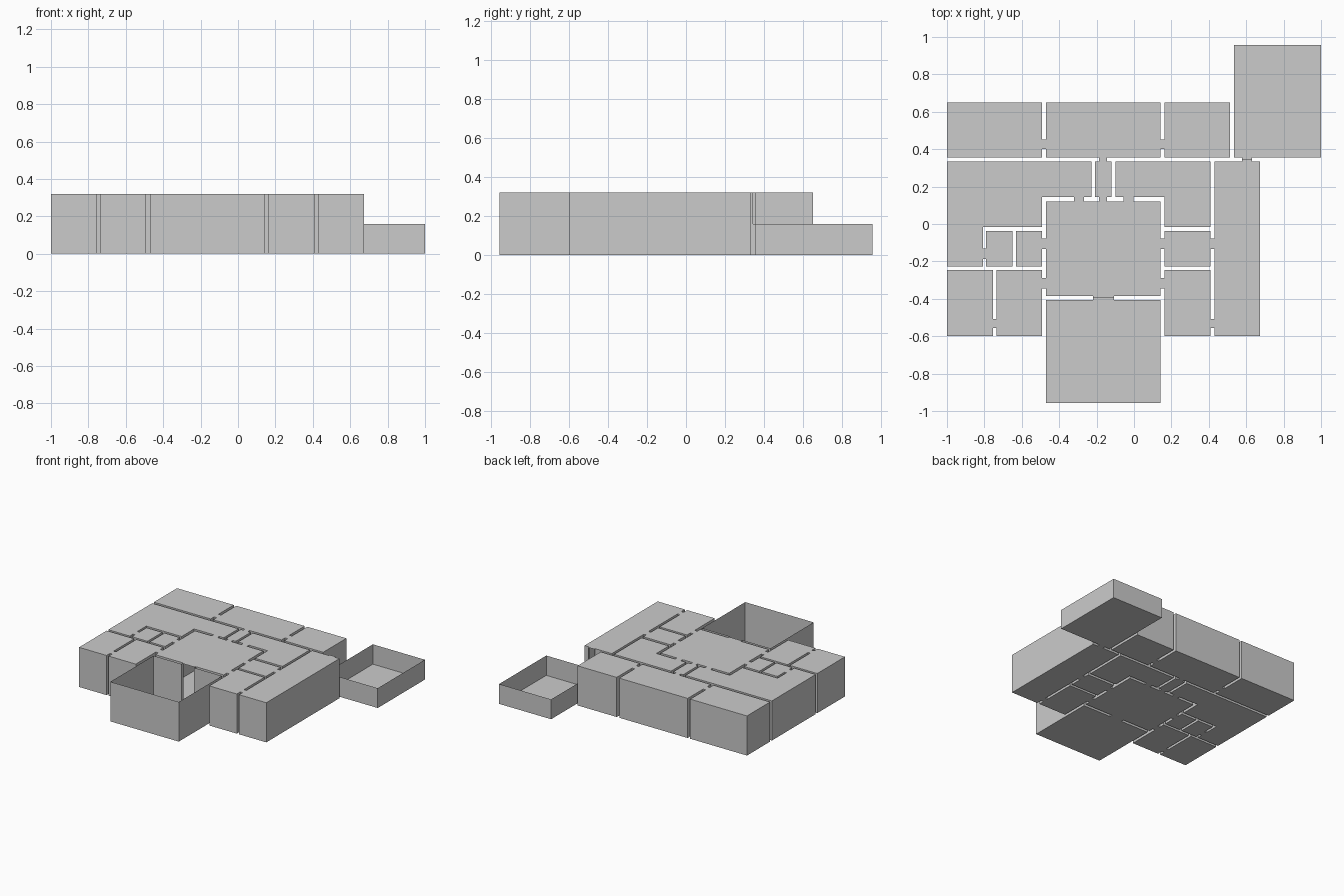
import bpy
import bmesh

if "Cube" in bpy.data.objects:
    bpy.data.objects.remove(bpy.data.objects["Cube"])

H, LOW = 0.32, 0.16

# Shared wall lines of the floor plan
XL0, XL1 = -0.493, -0.47      # gap left of hall
XR0, XR1 = 0.141, 0.164       # gap right of hall
XE0, XE1 = 0.409, 0.43        # gap before east wing
YB0, YB1 = 0.333, 0.355       # gap before back rooms
YH0, YH1 = 0.121, 0.144       # gap behind hall
YM0, YM1 = -0.038, -0.016     # gap above middle rooms
YL0, YL1 = -0.247, -0.227     # gap below middle rooms
YF0, YF1 = -0.407, -0.384     # gap before front yard
YS = -0.6

# Doorways: (axis crossed, wall line 1, wall line 2, start, end)
DOORS = [
    (0, XL0, XL1, 0.4, 0.453), (0, XR0, XR1, 0.4, 0.453),
    (0, XL0, XL1, -0.134, -0.077), (0, XR0, XR1, -0.134, -0.077),
    (0, XL0, XL1, -0.345, -0.289), (0, XR0, XR1, -0.345, -0.289),
    (0, XE0, XE1, -0.134, -0.077), (0, XE0, XE1, -0.555, -0.508),
    (0, -0.755, -0.735, -0.555, -0.508), (0, -0.808, -0.79, -0.187, -0.13),
    (1, YH0, YH1, -0.32, -0.268), (1, YH0, YH1, -0.187, -0.145),
    (1, YH0, YH1, -0.055, -0.003), (1, YB0, YB1, -0.187, -0.145),
    (1, YB0, YB1, 0.578, 0.63), (1, YF0, YF1, -0.22, -0.108),
]


def rect(x0, y0, x1, y1):
    return [(x0, y0), (x1, y0), (x1, y1), (x0, y1)]


def outline(corners):
    """Add half-depth door recesses to a counter-clockwise plan; flag open ends."""
    pts = []
    for i, a in enumerate(corners):
        b = corners[(i + 1) % len(corners)]
        pts.append((a, False))
        ax = 0 if abs(a[0] - b[0]) < 1e-6 else 1
        along = 1 - ax
        sign = 1 if b[along] > a[along] else -1
        lo, hi = sorted((a[along], b[along]))
        # outward side of this edge
        out = sign if ax == 0 else -sign
        found = []
        for d, w0, w1, s, e in DOORS:
            wall = w0 if out > 0 else w1
            if d == ax and abs(a[ax] - wall) < 1e-6 and s > lo and e < hi:
                found.append((s, e, (w0 + w1) / 2))
        for s, e, mid in sorted(found, reverse=sign < 0):
            if sign < 0:
                s, e = e, s
            for t, c, is_open in ((s, a[ax], False), (s, mid, True),
                                  (e, mid, False), (e, a[ax], False)):
                pts.append(((c, t) if ax == 0 else (t, c), is_open))
    return pts


def room(name, corners, height=H, ceiling=True):
    pts = outline(corners)
    bm = bmesh.new()
    low = [bm.verts.new((x, y, 0)) for (x, y), _ in pts]
    top = [bm.verts.new((x, y, height)) for (x, y), _ in pts]
    bm.faces.new(low[::-1])
    if ceiling:
        bm.faces.new(top)
    for i, (_, is_open) in enumerate(pts):
        j = (i + 1) % len(pts)
        if not is_open:
            bm.faces.new((low[i], low[j], top[j], top[i]))
    mesh = bpy.data.meshes.new(name)
    bm.to_mesh(mesh)
    bm.free()
    bpy.context.collection.objects.link(bpy.data.objects.new(name, mesh))


# Back row
room("back_left_room", rect(-1, YB1, XL0, 0.65))
room("back_middle_room", rect(XL1, YB1, XR0, 0.65))
room("back_right_room", rect(XR1, YB1, 0.513, 0.65))

# Central hall and closet
room("hall", rect(XL1, YF1, XR0, YH0))
room("closet", rect(-0.208, YH1, -0.12, YB0))

# Stepped rooms wrapping the hall
room("left_wing_room", [(-1, YL1), (-0.808, YL1), (-0.808, YM1), (XL0, YM1),
                        (XL0, YH1), (-0.228, YH1), (-0.228, YB0), (-1, YB0)])
room("right_wing_room", [(-0.1, YH1), (XR1, YH1), (XR1, YM1), (XE0, YM1),
                         (XE0, YB0), (-0.1, YB0)])

# Small rooms either side of the hall
room("left_bath", rect(-0.79, YL1, -0.65, YM0))
room("left_lobby", rect(-0.63, YL1, XL0, YM0))
room("right_lobby", rect(XR1, YL1, XE0, YM0))

# Front rooms and long east wing
room("front_left_room", rect(-1, YS, -0.755, YL0))
room("front_inner_room", rect(-0.735, YS, XL0, YL0))
room("front_right_room", rect(XR1, YS, XE0, YL0))
room("east_wing", rect(XE1, YS, 0.673, YB0))

# Open-topped yards
room("front_yard", rect(XL1, -0.957, XR0, YF0), ceiling=False)
room("back_yard", rect(0.535, YB1, 1, 0.957), LOW, False)
